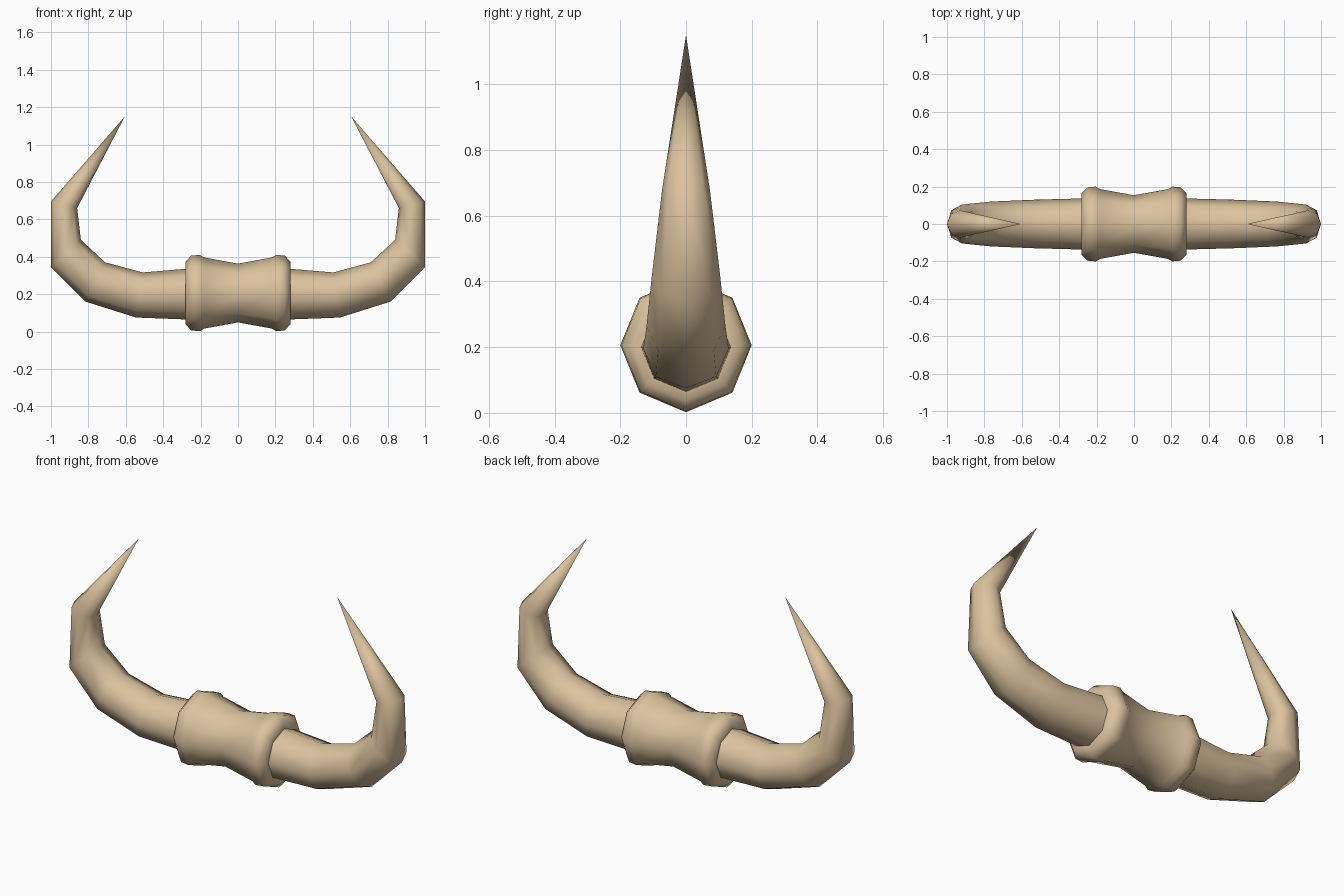
import bpy, bmesh, math
from mathutils import Vector

if "Cube" in bpy.data.objects:
    bpy.data.objects.remove(bpy.data.objects["Cube"])

SIDES = 8
bone = bpy.data.materials.new("bone tan")
bone.diffuse_color = (0.71, 0.545, 0.345, 1)
bone.use_nodes = True
bone.node_tree.nodes["Principled BSDF"].inputs["Base Color"].default_value = bone.diffuse_color


def ring(bm, top, bottom, half_y):
    """Eight-sided ring between two points of the XZ plane, half_y wide."""
    a, b = Vector((top[0], 0, top[1])), Vector((bottom[0], 0, bottom[1]))
    c, u = (a + b) / 2, (a - b) / 2
    v = Vector((0, half_y, 0))
    return [bm.verts.new(c + u * math.cos(t) + v * math.sin(t))
            for t in (2 * math.pi * i / SIDES for i in range(SIDES))]


def bridge(bm, r1, r2):
    for i in range(SIDES):
        j = (i + 1) % SIDES
        bm.faces.new((r1[i], r1[j], r2[j], r2[i]))


def finish(bm, name, angle):
    bmesh.ops.recalc_face_normals(bm, faces=bm.faces)
    me = bpy.data.meshes.new(name)
    bm.to_mesh(me)
    bm.free()
    me.materials.append(bone)
    ob = bpy.data.objects.new(name, me)
    bpy.context.collection.objects.link(ob)
    bpy.ops.object.select_all(action='DESELECT')
    ob.select_set(True)
    bpy.context.view_layer.objects.active = ob
    bpy.ops.object.shade_smooth_by_angle(angle=math.radians(angle))


# Centre band: flared collar turned around the x axis
half = [(0.18, 0.19), (0.205, 0.204), (0.25, 0.2), (0.28, 0.168), (0.28, 0.125)]
profile = [(-x, r) for x, r in reversed(half)] + [(0, 0.157)] + half
bm = bmesh.new()
rings = [ring(bm, (x, 0.206 + r), (x, 0.206 - r), r * 0.98) for x, r in profile]
for r1, r2 in zip(rings, rings[1:]):
    bridge(bm, r1, r2)
bm.faces.new(rings[0])
bm.faces.new(rings[-1])
finish(bm, "centre_band", 60)

# Horns: inner point, outer point and half depth of each ring, then the tip
sections = [((0.26, 0.337), (0.26, 0.064), 0.137),
            ((0.51, 0.316), (0.545, 0.075), 0.13),
            ((0.71, 0.37), (0.815, 0.16), 0.12),
            ((0.84, 0.49), (1.0, 0.345), 0.104),
            ((0.86, 0.66), (1.0, 0.695), 0.073)]
for side, name in ((-1, "left_horn"), (1, "right_horn")):
    bm = bmesh.new()
    rings = [ring(bm, (side * a[0], a[1]), (side * b[0], b[1]), w)
             for a, b, w in sections]
    for r1, r2 in zip(rings, rings[1:]):
        bridge(bm, r1, r2)
    tip = bm.verts.new((side * 0.605, 0, 1.15))
    for i in range(SIDES):
        bm.faces.new((rings[-1][i], rings[-1][(i + 1) % SIDES], tip))
    finish(bm, name, 80)
